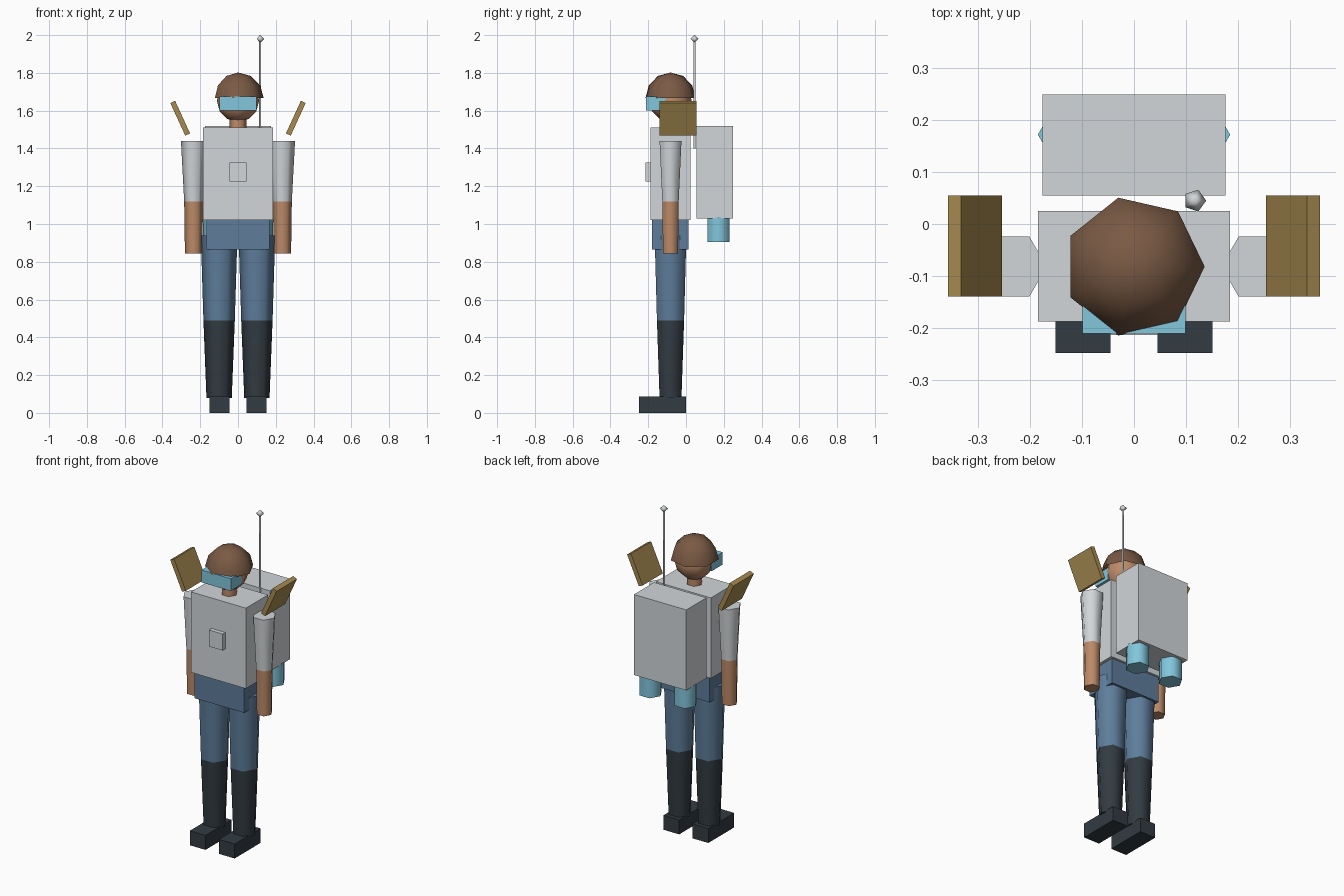
import bpy, bmesh, math
from mathutils import Matrix

cube = bpy.data.objects.get("Cube")
if cube:
    bpy.data.objects.remove(cube, do_unlink=True)


def material(name, *rgb):
    """Flat material from 0-255 display values."""
    m = bpy.data.materials.new(name)
    col = [((c / 255 + 0.055) / 1.055) ** 2.4 for c in rgb] + [1]
    m.use_nodes = True
    m.diffuse_color = col
    bsdf = m.node_tree.nodes["Principled BSDF"]
    bsdf.inputs["Base Color"].default_value = col
    bsdf.inputs["Roughness"].default_value = 0.8
    return m


GREY = material("light grey", 210, 214, 217)
SKIN = material("skin", 188, 138, 104)
BLUE = material("trouser blue", 94, 125, 155)
BOOT = material("boot charcoal", 50, 59, 66)
BROWN = material("helmet brown", 122, 90, 68)
CYAN = material("cyan", 130, 198, 220)
GOLD = material("panel gold", 166, 138, 80)

BODY_Y = -0.082


def finish(name, bm, mat, smooth=None):
    mesh = bpy.data.meshes.new(name)
    bm.to_mesh(mesh)
    bm.free()
    mesh.materials.append(mat)
    ob = bpy.data.objects.new(name, mesh)
    bpy.context.collection.objects.link(ob)
    if smooth:
        bpy.ops.object.select_all(action='DESELECT')
        bpy.context.view_layer.objects.active = ob
        ob.select_set(True)
        bpy.ops.object.shade_smooth_by_angle(angle=math.radians(smooth))
    return ob


def box(name, x, y, z, mat, tilt=0):
    """Box spanning the (low, high) ranges, tilted about y through its centre."""
    spans = (x, y, z)
    centre = [(a + b) / 2 for a, b in spans]
    size = [b - a for a, b in spans]
    bm = bmesh.new()
    bmesh.ops.create_cube(bm, size=1, matrix=Matrix.Translation(centre)
                          @ Matrix.Rotation(tilt, 4, 'Y') @ Matrix.Diagonal(size + [1]))
    return finish(name, bm, mat)


def tube(name, x, y, z, r_low, r_high, mat, sides=6):
    """Tapered prism with a corner on the x axis."""
    bm = bmesh.new()
    bmesh.ops.create_cone(bm, cap_ends=True, segments=sides, radius1=r_low, radius2=r_high,
                          depth=z[1] - z[0],
                          matrix=Matrix.Translation((x, y, (z[0] + z[1]) / 2))
                          @ Matrix.Rotation(math.pi / 2 if sides == 5 else 0, 4, 'Z'))
    # Put a corner on the x axis whatever the primitive's start angle
    first = max(bm.verts, key=lambda v: (v.co.z, v.co.y))
    angle = math.atan2(first.co.y - y, first.co.x - x)
    bmesh.ops.rotate(bm, verts=bm.verts, cent=(x, y, 0), matrix=Matrix.Rotation(-angle, 3, 'Z'))
    return finish(name, bm, mat, 75)


def ball(name, centre, r, sides, rings, mat, dome=False):
    """Low sphere, or its open upper half, with a corner on +x."""
    bm = bmesh.new()
    last = rings // 2 if dome else rings
    profile = [bm.verts.new((r * math.sin(math.pi * i / rings), 0, r * math.cos(math.pi * i / rings)))
               for i in range(last + 1)]
    edges = [bm.edges.new(pair) for pair in zip(profile, profile[1:])]
    bmesh.ops.spin(bm, geom=profile + edges, cent=(0, 0, 0), axis=(0, 0, 1),
                   angle=math.tau, steps=sides, use_duplicate=False)
    bmesh.ops.remove_doubles(bm, verts=bm.verts, dist=0.0005)
    bmesh.ops.recalc_face_normals(bm, faces=bm.faces)
    top = max(bm.faces, key=lambda f: f.calc_center_median().z)
    if top.normal.z < 0:
        bmesh.ops.reverse_faces(bm, faces=bm.faces)
    bmesh.ops.translate(bm, verts=bm.verts, vec=centre)
    return finish(name, bm, mat, 100)


# Trunk
box("torso", (-0.185, 0.185), (-0.188, 0.025), (1.02, 1.51), GREY)
box("chest_plate", (-0.046, 0.046), (-0.214, -0.188), (1.225, 1.325), GREY)
box("pelvis", (-0.168, 0.168), (-0.18, 0.012), (0.865, 1.02), BLUE)

# Head
tube("neck", 0, BODY_Y, (1.49, 1.6), 0.045, 0.045, SKIN)
ball("head", (0, BODY_Y, 1.653), 0.112, 8, 6, SKIN)
ball("helmet", (0, BODY_Y, 1.666), 0.136, 7, 6, BROWN, dome=True)
box("goggles", (-0.099, 0.099), (-0.211, -0.105), (1.6, 1.675), CYAN)

# Backpack and antenna
box("backpack", (-0.176, 0.176), (0.055, 0.249), (1.03, 1.52), GREY)
tube("antenna_pole", 0.117, 0.045, (1.4, 1.98), 0.006, 0.006, GREY)
ball("antenna_tip", (0.117, 0.045, 1.98), 0.022, 5, 2, GREY)

# Paired parts
for side, s in (("left", 1), ("right", -1)):
    tube(side + "_thruster", s * 0.118, 0.172, (0.905, 1.035), 0.067, 0.067, CYAN)
    tube(side + "_sleeve", s * 0.235, BODY_Y, (1.12, 1.44), 0.05, 0.067, GREY)
    tube(side + "_forearm", s * 0.235, BODY_Y, (0.845, 1.12), 0.046, 0.05, SKIN)
    tube(side + "_thigh", s * 0.1, BODY_Y, (0.49, 0.94), 0.083, 0.097, BLUE)
    tube(side + "_boot_shaft", s * 0.1, BODY_Y, (0.08, 0.49), 0.067, 0.083, BOOT)
    box(side + "_foot", sorted((s * 0.045, s * 0.151)), (-0.248, 0.001), (0, 0.088), BOOT)
    box(side + "_shoulder_panel", sorted((s * 0.292, s * 0.32)), (-0.14, 0.055),
        (1.465, 1.655), GOLD, tilt=s * 0.43)
